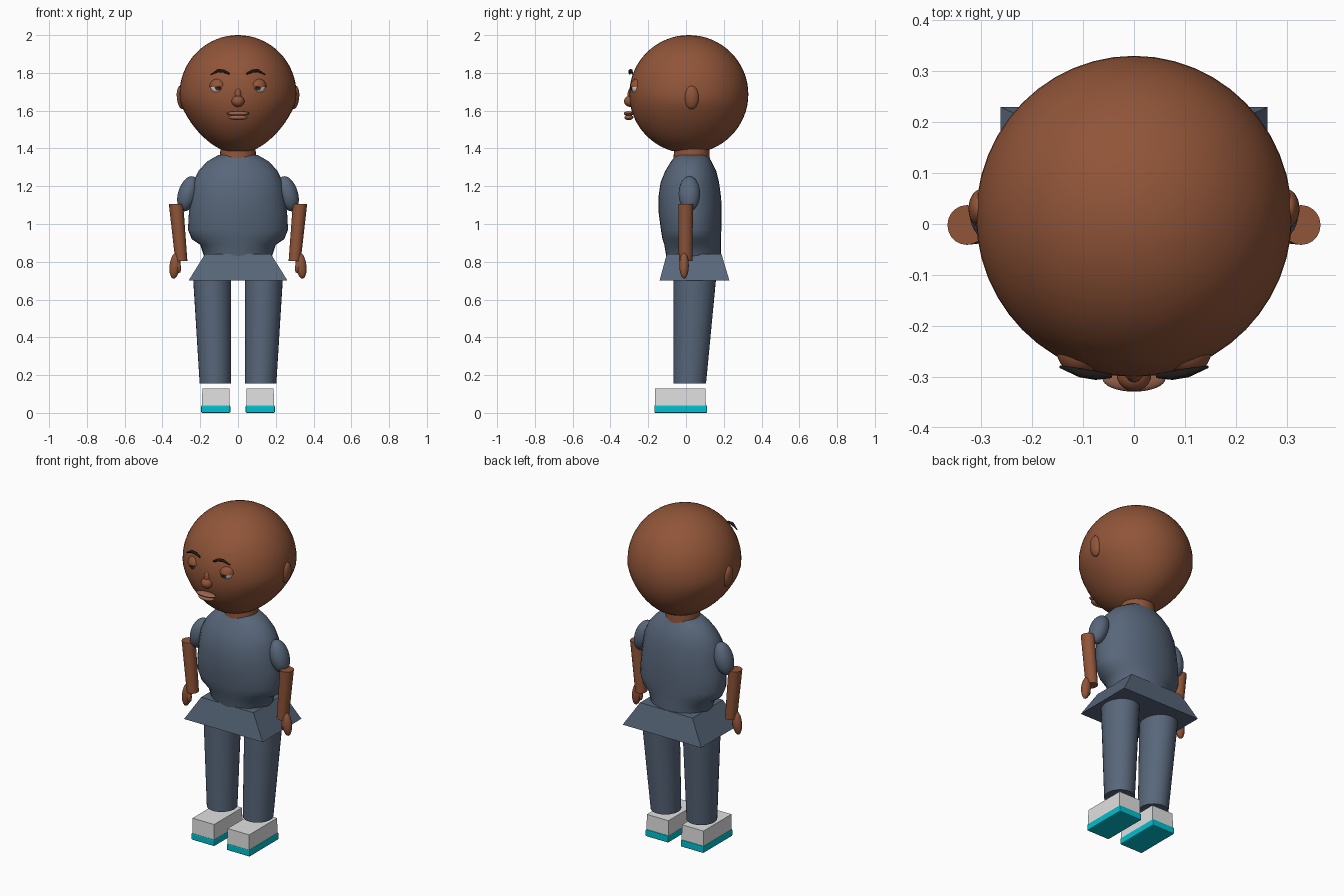
import bpy, bmesh
from math import pi, sin, cos
from mathutils import Vector, Matrix

if "Cube" in bpy.data.objects:
    bpy.data.objects.remove(bpy.data.objects["Cube"])


def material(name, *rgb):
    m = bpy.data.materials.new(name)
    m.use_nodes = True
    m.diffuse_color = (*rgb, 1)
    m.node_tree.nodes["Principled BSDF"].inputs["Base Color"].default_value = (*rgb, 1)
    return m


skin = material("brown skin", 0.28, 0.09, 0.04)
cloth = material("slate cloth", 0.098, 0.135, 0.195)
white = material("white", 0.75, 0.75, 0.75)
cyan = material("cyan rubber", 0.0, 0.53, 0.62)
lip = material("lip", 0.32, 0.13, 0.075)
iris = material("dark brown iris", 0.08, 0.025, 0.012)
black = material("near black", 0.012, 0.009, 0.009)


def finish(name, bm, mat, smooth=True):
    bmesh.ops.recalc_face_normals(bm, faces=bm.faces)
    me = bpy.data.meshes.new(name)
    bm.to_mesh(me)
    bm.free()
    ob = bpy.data.objects.new(name, me)
    bpy.context.collection.objects.link(ob)
    me.materials.append(mat)
    if smooth:
        bpy.ops.object.select_all(action="DESELECT")
        ob.select_set(True)
        bpy.context.view_layer.objects.active = ob
        bpy.ops.object.shade_smooth_by_angle(angle=pi / 4)
    return ob


def ellipsoid(name, loc, radii, mat, tilt=0.0, segs=32):
    """Sphere scaled to radii, tilted about the y axis."""
    bm = bmesh.new()
    mtx = Matrix.Translation(loc) @ Matrix.Rotation(tilt, 4, "Y") @ Matrix.Diagonal((*radii, 1))
    bmesh.ops.create_uvsphere(bm, u_segments=segs, v_segments=segs // 2, radius=1, matrix=mtx)
    return finish(name, bm, mat)


def loft(name, rings, mat, sides=32, square=False):
    """Skin rings of (centre x, centre y, z, half width, half depth)."""
    bm = bmesh.new()
    loops = []
    for cx, cy, z, rx, ry in rings:
        if square:
            pts = [(-1, -1), (1, -1), (1, 1), (-1, 1)]
        else:
            pts = [(cos(2 * pi * i / sides), sin(2 * pi * i / sides)) for i in range(sides)]
        loops.append([bm.verts.new((cx + rx * u, cy + ry * v, z)) for u, v in pts])
    n = len(loops[0])
    for a, b in zip(loops, loops[1:]):
        for i in range(n):
            bm.faces.new((a[i], a[(i + 1) % n], b[(i + 1) % n], b[i]))
    bm.faces.new(loops[0])
    bm.faces.new(loops[-1])
    return finish(name, bm, mat, not square)


# Head: a ball whose lower part narrows into the jaw
bm = bmesh.new()
bmesh.ops.create_uvsphere(bm, u_segments=48, v_segments=32, radius=1,
                          matrix=Matrix.Translation((0, 0.015, 1.687)) @ Matrix.Diagonal((0.31, 0.315, 0.313, 1)))
for v in bm.verts:
    drop = max(0, 1.65 - v.co.z)
    v.co.x *= 1 - 0.75 * drop
    v.co.z = max(v.co.z, 1.385)
finish("head", bm, skin)

# Nose and lips
ellipsoid("nose_tip", (0, -0.295, 1.65), (0.034, 0.033, 0.03), skin)
ellipsoid("nose_bridge", (0, -0.285, 1.68), (0.02, 0.025, 0.045), skin)
ellipsoid("upper_lip", (0, -0.303, 1.585), (0.062, 0.026, 0.012), lip)
ellipsoid("lower_lip", (0, -0.303, 1.564), (0.05, 0.024, 0.014), lip)

# Neck and top
loft("neck", [(0, 0.03, 1.33, 0.097, 0.097), (0, 0.03, 1.42, 0.092, 0.092)], skin)
loft("shirt", [
    (0, 0.04, 0.83, 0.18, 0.145), (0, 0.035, 0.89, 0.2, 0.15),
    (0, 0.03, 0.92, 0.245, 0.155), (0, 0.027, 0.97, 0.265, 0.16),
    (0, 0.022, 1.06, 0.26, 0.167), (0, 0.02, 1.14, 0.25, 0.166),
    (0, 0.02, 1.22, 0.238, 0.155), (0, 0.025, 1.28, 0.21, 0.135),
    (0, 0.028, 1.33, 0.165, 0.108), (0, 0.03, 1.365, 0.105, 0.085)], cloth)

# Flared four-sided hem
loft("hem", [(0, 0.045, 0.7, 0.262, 0.185), (0, 0.043, 0.84, 0.175, 0.145)], cloth, square=True)

for s, side in ((1, "left"), (-1, "right")):
    # Ear
    ellipsoid(side + "_ear", (s * 0.3, 0.03, 1.67), (0.024, 0.038, 0.062), skin, s * 0.1)

    # Eye with iris and pupil discs
    eye = Vector((s * 0.105, -0.248, 1.725))
    ellipsoid(side + "_eyeball", eye, (0.042, 0.042, 0.04), white)
    ellipsoid(side + "_iris", eye + Vector((0, -0.041, 0)), (0.019, 0.004, 0.019), iris)
    ellipsoid(side + "_pupil", eye + Vector((0, -0.044, 0)), (0.009, 0.003, 0.009), black)

    # Upper lid: a shell cut along a line that droops outwards
    bm = bmesh.new()
    bmesh.ops.create_uvsphere(bm, u_segments=32, v_segments=20, radius=0.047,
                              matrix=Matrix.Translation(eye))
    bmesh.ops.bisect_plane(bm, geom=bm.verts[:] + bm.edges[:] + bm.faces[:],
                           plane_co=eye + Vector((0, 0, 0.008)),
                           plane_no=(s * 0.12, -0.1, 1), clear_inner=True)
    finish(side + "_eyelid", bm, skin)

    # Arched brow, thin at both ends
    cu = bpy.data.curves.new(side + "_brow", "CURVE")
    cu.dimensions = "3D"
    cu.bevel_depth = 0.009
    cu.bevel_resolution = 3
    cu.use_fill_caps = True
    arch = [(0.045, -0.298, 1.794, 0.5), (0.075, -0.297, 1.81, 1),
            (0.105, -0.292, 1.812, 1), (0.145, -0.28, 1.79, 0.3)]
    sp = cu.splines.new("POLY")
    sp.points.add(len(arch) - 1)
    for p, (x, y, z, r) in zip(sp.points, arch):
        p.co = (s * x, y, z, 1)
        p.radius = r
    cu.materials.append(black)
    bpy.context.collection.objects.link(bpy.data.objects.new(side + "_brow", cu))

    # Sleeve, forearm and hand
    ellipsoid(side + "_sleeve", (s * 0.265, 0.018, 1.16), (0.052, 0.057, 0.096), cloth, -s * 0.3)
    loft(side + "_forearm", [(s * 0.3, -0.002, 0.805, 0.032, 0.036),
                             (s * 0.328, -0.002, 1.105, 0.038, 0.039)], skin, 20)
    ellipsoid(side + "_hand", (s * 0.334, -0.01, 0.78), (0.028, 0.025, 0.07), skin, -s * 0.12, 20)
    ellipsoid(side + "_thumb", (s * 0.316, -0.015, 0.775), (0.014, 0.016, 0.035), skin, s * 0.15, 16)

    # Trouser leg
    loft(side + "_trouser_leg", [(s * 0.12, 0.02, 0.155, 0.083, 0.086),
                                 (s * 0.137, 0.047, 0.72, 0.101, 0.113)], cloth)

    # Shoe: boxy upper on a slightly rounded sole
    loft(side + "_shoe_upper", [(s * 0.117, -0.03, 0.035, 0.073, 0.135),
                                (s * 0.117, -0.03, 0.13, 0.072, 0.133)], white, square=True)
    sole = loft(side + "_sole", [(s * 0.118, -0.028, 0, 0.077, 0.14),
                                 (s * 0.118, -0.028, 0.04, 0.077, 0.14)], cyan, square=True)
    bevel = sole.modifiers.new("rounded edge", "BEVEL")
    bevel.width = 0.006
    bevel.segments = 2
